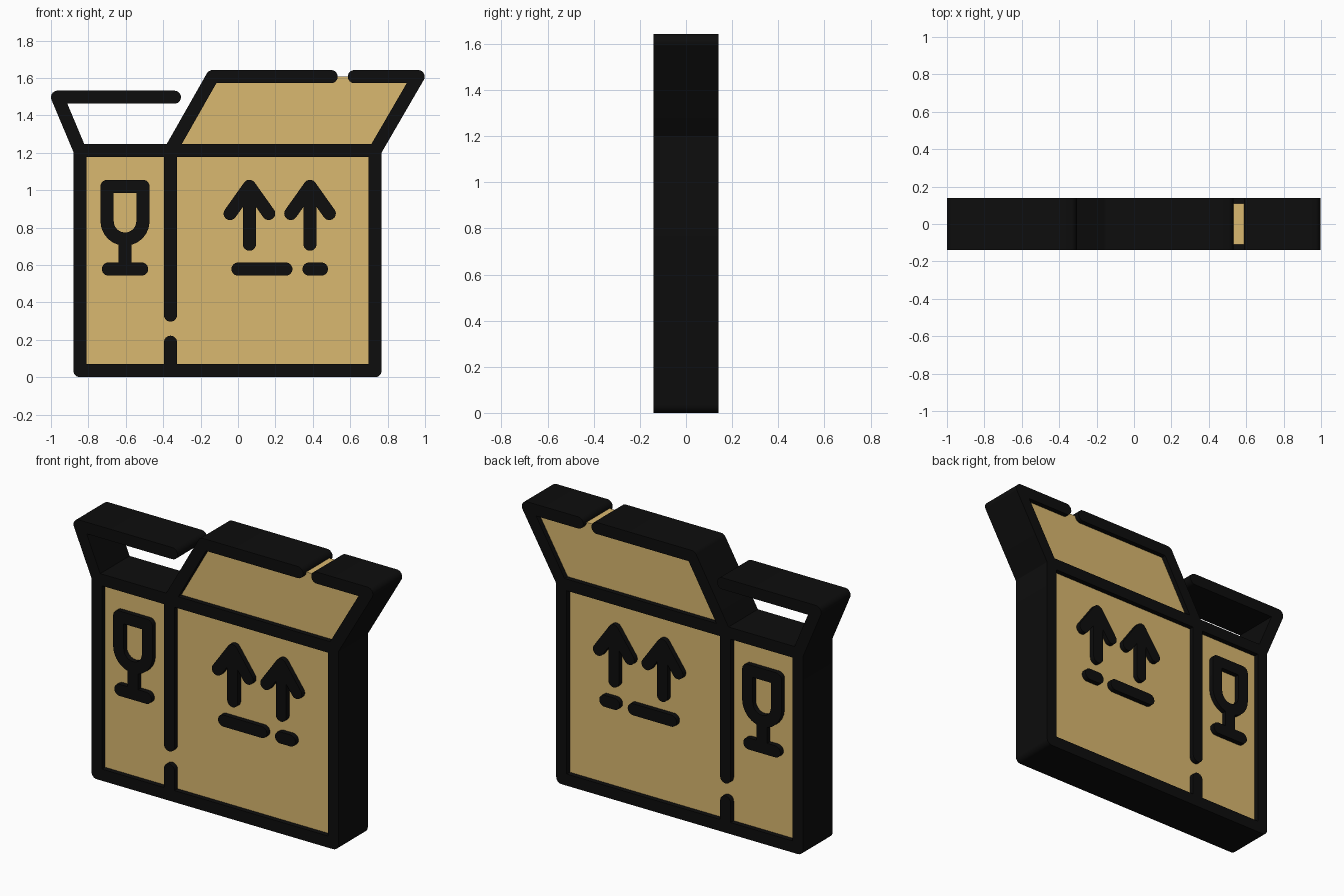
import bpy, bmesh
from math import pi, sin, cos, atan2

if "Cube" in bpy.data.objects:
    bpy.data.objects.remove(bpy.data.objects["Cube"])

R = 0.035        # half stroke width
INK_Y = 0.14     # half depth of the black strokes
CARD_Y = 0.11    # half depth of the cardboard fill


def material(name, color):
    m = bpy.data.materials.new(name)
    m.diffuse_color = color
    m.use_nodes = True
    m.node_tree.nodes["Principled BSDF"].inputs["Base Color"].default_value = m.diffuse_color
    return m


INK = material("black_ink", (0.004, 0.004, 0.004, 1))
CARD = material("cardboard", (0.70, 0.48, 0.16, 1))


def prism(name, points, half_depth, mat):
    """Extrude an x-z outline symmetrically along y."""
    bm = bmesh.new()
    face = bm.faces.new([bm.verts.new((x, -half_depth, z)) for x, z in points])
    ext = bmesh.ops.extrude_face_region(bm, geom=[face])["geom"]
    bmesh.ops.translate(bm, vec=(0, 2 * half_depth, 0),
                        verts=[v for v in ext if isinstance(v, bmesh.types.BMVert)])
    bmesh.ops.recalc_face_normals(bm, faces=bm.faces)
    mesh = bpy.data.meshes.new(name)
    bm.to_mesh(mesh)
    bm.free()
    mesh.materials.append(mat)
    ob = bpy.data.objects.new(name, mesh)
    bpy.context.collection.objects.link(ob)
    return ob


def capsule(name, a, b, n=12):
    """Round-ended bar between two x-z points."""
    t = atan2(b[1] - a[1], b[0] - a[0])
    pts = []
    for (cx, cz), start in ((b, t - pi / 2), (a, t + pi / 2)):
        pts += [(cx + R * cos(start + pi * i / n), cz + R * sin(start + pi * i / n))
                for i in range(n + 1)]
    return prism(name, pts, INK_Y, INK)


def strokes(name, *paths):
    """Union of round-ended bars along every path."""
    segs = [s for p in paths for s in zip(p, p[1:])]
    base = capsule(name, *segs[0])
    bpy.context.view_layer.objects.active = base
    for a, b in segs[1:]:
        bar = capsule("bar", a, b)
        mod = base.modifiers.new("join", "BOOLEAN")
        mod.operation, mod.solver, mod.object = "UNION", "EXACT", bar
        bpy.ops.object.modifier_apply(modifier=mod.name)
        bpy.data.objects.remove(bar)
    bpy.ops.object.select_all(action="DESELECT")
    base.select_set(True)
    bpy.ops.object.shade_smooth_by_angle(angle=pi / 6)
    return base


# key lines of the box
left, right, seam = -0.845, 0.733, -0.361
low, rim, lid_z, flap_z = 0.035, 1.211, 1.607, 1.497
lid_l, lid_r = -0.136, 0.963

# cardboard fill
prism("box_panel", [(left, low), (right, low), (right, rim), (left, rim)], CARD_Y, CARD)
prism("lid_panel", [(seam, rim), (right, rim), (lid_r, lid_z), (lid_l, lid_z)], CARD_Y, CARD)

# black frame: box, seam with gap, broken lid edge, open left flap
strokes("box_frame",
        [(left, low), (right, low), (right, rim), (left, rim), (left, low)],
        [(seam, rim), (seam, 0.332)],
        [(seam, low), (seam, 0.187)],
        [(seam, rim), (lid_l, lid_z), (0.498, lid_z)],
        [(right, rim), (lid_r, lid_z), (0.622, lid_z)],
        [(left, rim), (-0.965, flap_z), (-0.34, flap_z)])

# fragile glass symbol
gx, gr, top, base_z = -0.604, 0.096, 1.02, 0.578
bowl = [(gx + gr * cos(pi + pi * i / 12), 0.834 + gr * sin(pi + pi * i / 12)) for i in range(13)]
strokes("glass_symbol",
        [(gx - gr, top)] + bowl + [(gx + gr, top), (gx - gr, top)],
        [(gx, 0.738), (gx, base_z)],
        [(gx - 0.089, base_z), (gx + 0.089, base_z)])

# this-way-up arrows
for side, x in (("left", 0.061), ("right", 0.385)):
    strokes(side + "_arrow",
            [(x, top), (x, 0.711)],
            [(x - 0.103, 0.875), (x, top), (x + 0.103, 0.875)])

# dashes under the arrows
strokes("long_dash", [(0.0, base_z), (0.256, base_z)])
strokes("short_dash", [(0.38, base_z), (0.446, base_z)])
